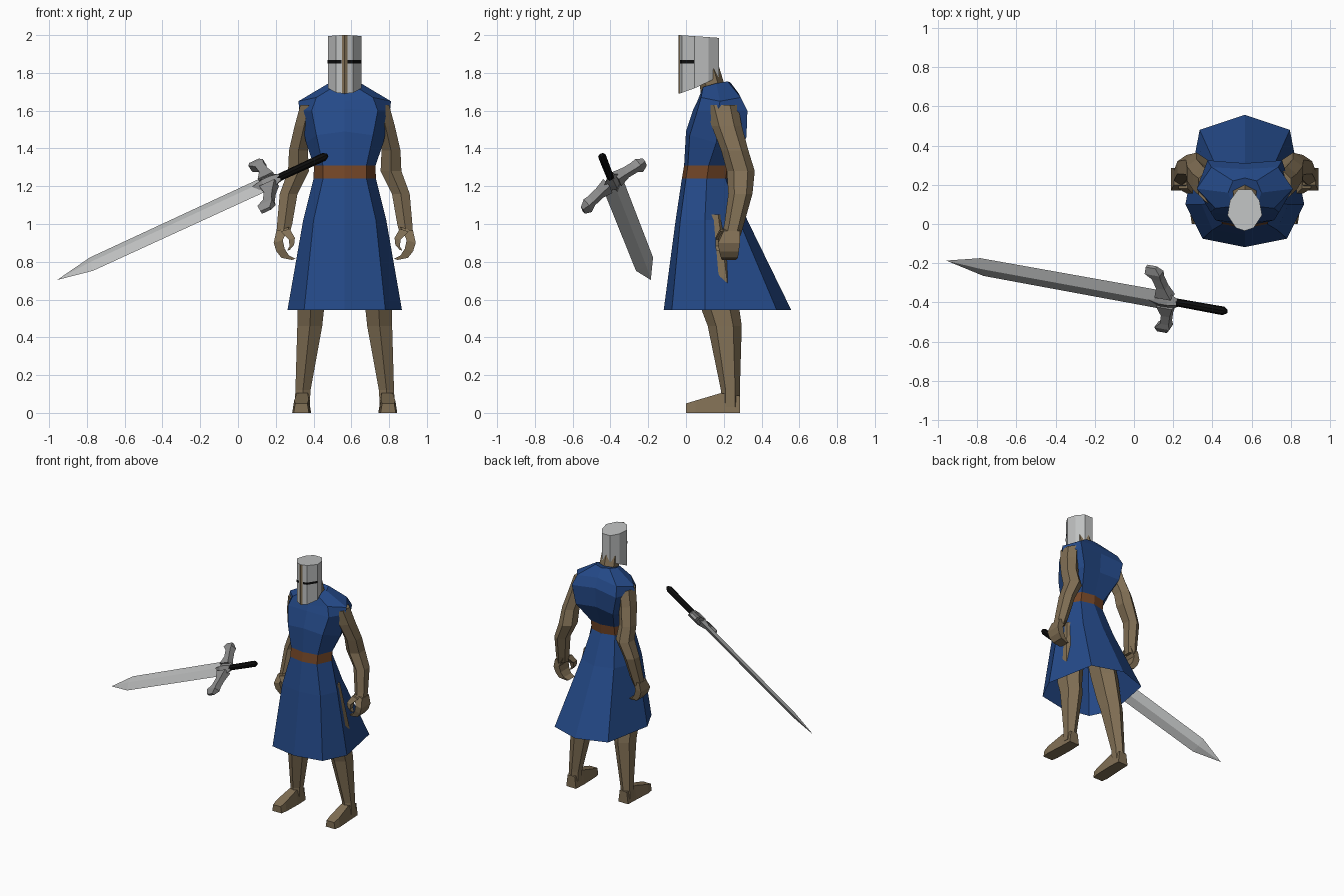
import bpy, bmesh, math
from mathutils import Vector

CX = 0.565  # body centre line


def material(name, rgb):
    m = bpy.data.materials.new(name)
    m.diffuse_color = (*rgb, 1)
    return m


BLUE = material("blue_cloth", (0.018, 0.068, 0.25))
SKIN = material("tan_brown", (0.22, 0.16, 0.09))
LEATHER = material("belt_leather", (0.17, 0.06, 0.02))
STEEL = material("light_steel", (0.52, 0.53, 0.53))
IRON = material("guard_iron", (0.27, 0.27, 0.27))
BLACK = material("black", (0.004, 0.004, 0.004))


def loft(name, rings, mats, caps=(True, True), closed=True):
    """Skin a list of equal-length point rings."""
    bm = bmesh.new()
    rows = [[bm.verts.new(p) for p in r] for r in rings]
    n = len(rows[0])
    for a, b in zip(rows, rows[1:]):
        for i in range(n if closed else n - 1):
            j = (i + 1) % n
            bm.faces.new((a[i], a[j], b[j], b[i]))
    if caps[0]:
        bm.faces.new(rows[0][::-1])
    if caps[1]:
        bm.faces.new(rows[-1])
    bmesh.ops.recalc_face_normals(bm, faces=bm.faces)
    me = bpy.data.meshes.new(name)
    bm.to_mesh(me)
    bm.free()
    for m in mats:
        me.materials.append(m)
    ob = bpy.data.objects.new(name, me)
    bpy.context.collection.objects.link(ob)
    return ob


def oval(cx, cy, z, rx, ry, n=6):
    return [(cx + rx * math.cos(math.tau * (i + .5) / n) / math.cos(math.pi / n),
             cy + ry * math.sin(math.tau * (i + .5) / n), z) for i in range(n)]


def limb(name, side, rings, mat):
    loft(name, [oval(CX + side * x, y, z, rx, ry) for x, y, z, rx, ry in rings], [mat])


# Tunic: front, front corner, side, back corner, back for each level
levels = [
    [(0, -.118, .545), (.215, -.075, .545), (.303, .10, .545), (.23, .48, .545), (0, .557, .545)],
    [(0, -.055, 1.02), (.165, -.03, 1.02), (.22, .10, 1.02), (.14, .28, 1.02), (0, .325, 1.02)],
    [(0, -.022, 1.24), (.115, 0, 1.24), (.165, .11, 1.24), (.10, .21, 1.24), (0, .235, 1.24)],
    [(0, -.010, 1.31), (.115, .01, 1.31), (.163, .12, 1.31), (.10, .22, 1.31), (0, .24, 1.31)],
    [(0, 0, 1.49), (.15, .02, 1.47), (.205, .16, 1.43), (.16, .32, 1.46), (0, .30, 1.47)],
    [(0, .04, 1.61), (.175, .06, 1.60), (.24, .17, 1.60), (.19, .325, 1.60), (0, .31, 1.62)],
    [(0, .06, 1.65), (.15, .08, 1.67), (.245, .18, 1.65), (.17, .29, 1.67), (0, .28, 1.69)],
    [(0, .08, 1.69), (.06, .09, 1.725), (.085, .16, 1.745), (.06, .22, 1.755), (0, .235, 1.75)],
]
rings = [[(CX + x, y, z) for x, y, z in r] +
         [(CX - x, y, z) for x, y, z in r[3:0:-1]] for r in levels]
tunic = loft("tunic", rings, [BLUE, LEATHER], (False, True))
for p in tunic.data.polygons:  # belt band
    p.material_index = int(1.24 < p.center.z < 1.31)

# Neck
loft("neck", [oval(CX, .16, 1.62, .065, .07), oval(CX, .135, 1.75, .06, .065),
              oval(CX, .10, 1.88, .055, .06)], [SKIN])

# Helmet with sloping rim
half = [(0, -.035), (.045, -.020), (.088, .045), (.075, .12), (.035, .175)]
outline = half + [(-x, y) for x, y in half[:0:-1]]


def rim(y):
    return 1.69 + .353 * (y + .035) if y < .05 else 1.72 + .48 * (y - .05)


loft("helmet", [[(CX + x, y, rim(y)) for x, y in outline],
                [(CX + x, y, 2.0 - .07 * (y + .035)) for x, y in outline]], [STEEL])

# Front strip and eye slits lie as thin plates on the helmet
strip = [(-.014, -.033), (0, -.040), (.014, -.033)]
loft("helmet_strip", [[(CX + x, y, z) for x, y in strip] for z in (1.69, 2.0)],
     [SKIN], (False, False), False)
for s, tag in ((-1, "left"), (1, "right")):
    slit = [(.016, -.032), (.046, -.024), (.090, .042)]
    loft("eye_slit_" + tag, [[(CX + s * x, y, z) for x, y in slit] for z in (1.851, 1.868)],
         [BLACK], (False, False), False)

    # Arm
    limb("arm_" + tag, s, [(.19, .19, 1.63, .045, .085), (.215, .215, 1.52, .050, .08),
                           (.245, .258, 1.39, .050, .072), (.245, .290, 1.28, .055, .074),
                           (.297, .288, 1.16, .047, .064), (.318, .255, 1.0, .040, .052),
                           (.328, .24, .94, .034, .05)], SKIN)

    # Hand: palm with curled fingers, and a hooked thumb
    def digit(name, path):
        rs = []
        for x, z, w, y0, y1 in path:
            a, b = CX + s * (x - w), CX + s * (x + w)
            rs.append([(a, y0, z + w * .4), (b, y0, z - w * .2),
                       (b, y1, z - w * .2), (a, y1, z + w * .4)])
        loft(name, rs, [SKIN])

    digit("fingers_" + tag, [(.328, .97, .034, .20, .285), (.352, .905, .024, .17, .285),
                             (.340, .86, .022, .175, .28), (.315, .825, .020, .185, .275),
                             (.270, .812, .010, .19, .265)])
    digit("thumb_" + tag, [(.315, .965, .024, .18, .24), (.280, .92, .016, .155, .20),
                           (.280, .885, .012, .155, .19), (.298, .86, .007, .16, .185)])

    # Leg
    limb("leg_" + tag, s, [(.11, .12, 1.05, .085, .10), (.16, .16, .72, .08, .11),
                           (.18, .183, .545, .070, .10), (.185, .205, .46, .066, .09),
                           (.221, .235, .12, .040, .05), (.226, .235, .03, .040, .05)], SKIN)

    # Foot
    foot = [(.224, .285, .042, .09, .03), (.224, .185, .046, .105, .03),
            (.230, .05, .048, .065, .038), (.230, 0, .040, .05, .032)]
    loft("foot_" + tag, [[(CX + s * (x - w), y, 0), (CX + s * (x + w), y, 0),
                          (CX + s * (x + t), y, z), (CX + s * (x - t), y, z)]
                         for x, y, w, z, t in foot], [SKIN])

# Sword frame: axis from tip to pommel, guard direction, flat normal
tip = Vector((-.955, -.187, .705))
axis = Vector((1.42, -.258, .655)).normalized()
across = Vector((-.045, .295, .235))
across = (across - axis * across.dot(axis)).normalized()
flat = axis.cross(across)


def sp(s, w, t):
    return tip + axis * s + across * w + flat * t


def diamond(s, w, t):
    return [sp(s, w, 0), sp(s, 0, t), sp(s, -w, 0), sp(s, 0, -t)]


loft("sword_blade", [diamond(0, .001, .001), diamond(.2, .058, .016),
                     diamond(1.25, .062, .018)], [STEEL])

# Guard: collar block and two horns hooked towards the blade
loft("guard_collar", [diamond(1.16, .012, .02), diamond(1.22, .065, .035),
                      diamond(1.27, .055, .035), diamond(1.315, .025, .025)], [IRON])
for s, tag in ((-1, "lower"), (1, "upper")):
    horn = [(.03, 1.20, 1.29, .028), (.09, 1.215, 1.265, .022),
            (.145, 1.20, 1.25, .022), (.175, 1.165, 1.25, .024), (.21, 1.17, 1.225, .010)]
    loft("guard_horn_" + tag, [[sp(a, s * w, t), sp(b, s * w, t), sp(b, s * w, -t),
                                sp(a, s * w, -t)] for w, a, b, t in horn], [IRON])

# Grip
loft("sword_grip", [[sp(z, r * math.cos(math.tau * i / 8), r * math.sin(math.tau * i / 8))
                     for i in range(8)]
                    for z, r in ((1.29, .02), (1.55, .022), (1.575, .022), (1.595, .010))],
     [BLACK])
